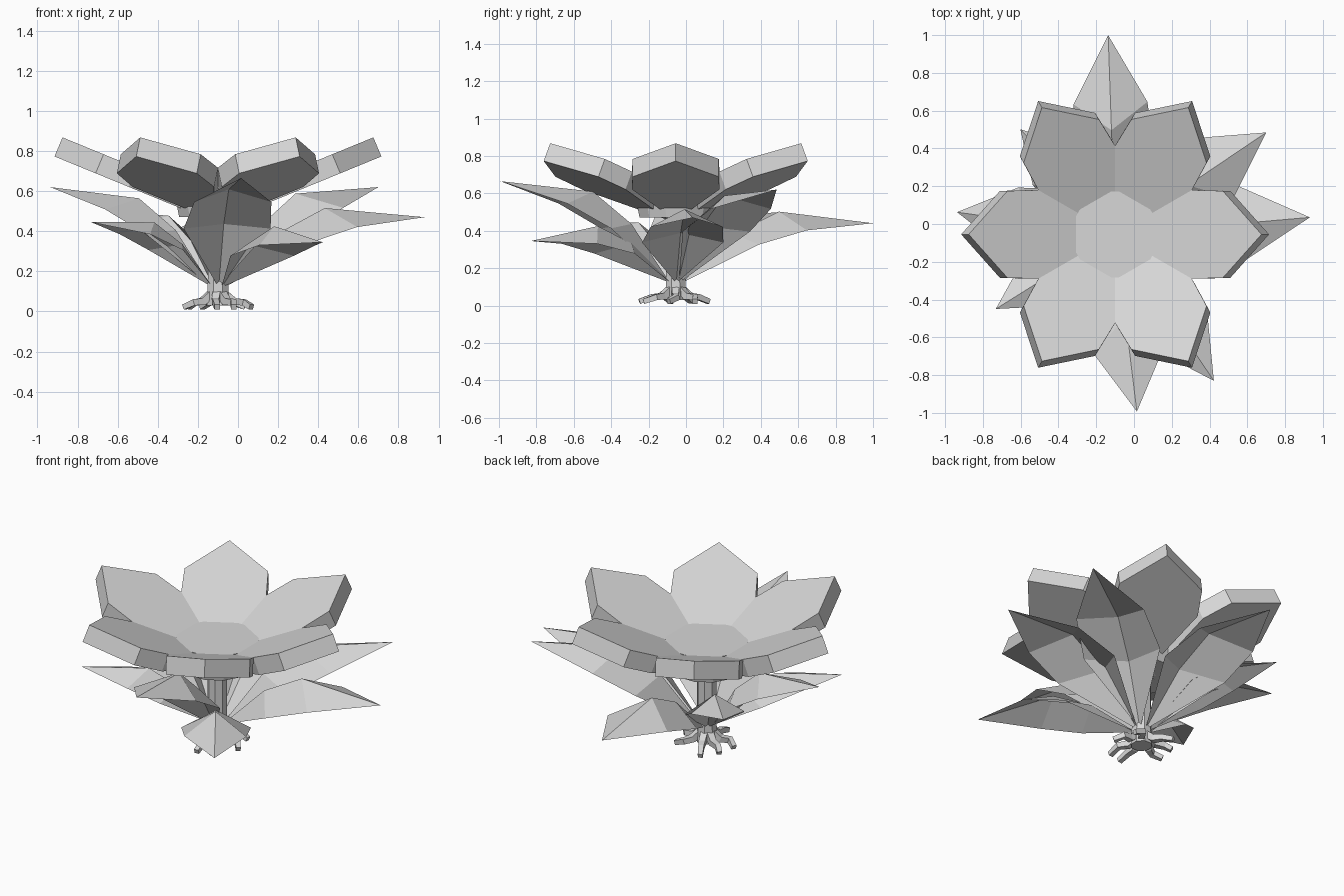
import bpy, bmesh, math, random
from mathutils import Vector, Matrix

cube = bpy.data.objects.get("Cube")
if cube:
    bpy.data.objects.remove(cube)

random.seed(4)
CENTRE = Vector((-0.10, -0.055, 0))

grey = bpy.data.materials.new("light_grey")
grey.use_nodes = True
COLOUR = (0.68, 0.68, 0.68, 1)
grey.diffuse_color = COLOUR
grey.node_tree.nodes["Principled BSDF"].inputs["Base Color"].default_value = COLOUR


def add_part(name, points, faces, angle=0.0):
    """Make a flat-shaded mesh, turned about the flower's vertical axis."""
    bm = bmesh.new()
    verts = [bm.verts.new(p) for p in points]
    for face in faces:
        bm.faces.new([verts[i] for i in face])
    bmesh.ops.recalc_face_normals(bm, faces=bm.faces)
    mesh = bpy.data.meshes.new(name)
    bm.to_mesh(mesh)
    bm.free()
    mesh.materials.append(grey)
    mesh.transform(Matrix.Translation(CENTRE) @ Matrix.Rotation(math.radians(angle), 4, 'Z'))
    obj = bpy.data.objects.new(name, mesh)
    bpy.context.collection.objects.link(obj)


def add_tube(name, path, sides, angle=0.0):
    """Loft rings along a path of (position, radius)."""
    points = []
    for i, (pos, radius) in enumerate(path):
        before, after = path[max(i - 1, 0)][0], path[min(i + 1, len(path) - 1)][0]
        turn = (Vector(after) - Vector(before)).to_track_quat('Z', 'Y')
        for k in range(sides):
            a = math.tau * (k + 0.5) / sides
            points.append(Vector(pos) + turn @ Vector((math.cos(a), math.sin(a), 0)) * radius)
    faces = [list(range(sides)), list(range(len(points) - sides, len(points)))]
    for ring in range(len(path) - 1):
        for k in range(sides):
            a, b = ring * sides + k, ring * sides + (k + 1) % sides
            faces.append([a, b, b + sides, a + sides])
    add_part(name, points, faces, angle)


# Six thick petals, tilted upwards and meeting along their sides
outline = [(0, 0), (0.405, -0.2345), (0.57, -0.23), (0.775, 0), (0.57, 0.23), (0.405, 0.2345)]
top = [Vector((r, w, 0.55 + 0.41 * r)) for r, w in outline]
bottom = [p + Vector((0.04, 0, -0.095)) for p in top]
n = len(outline)
petal_faces = [list(range(n)), list(range(n, 2 * n))]
petal_faces += [[i, (i + 1) % n, (i + 1) % n + n, i + n] for i in range(n)]
for i in range(6):
    add_part(f"petal_{i + 1}", top + bottom, petal_faces, i * 60)

# Flat flower centre and stem
add_tube("flower_centre", [((0, 0, 0.47), 0.2), ((0, 0, 0.635), 0.235)], 12)
add_tube("stem", [((0, 0, 0.03), 0.06), ((0, 0, 0.16), 0.055), ((0, 0, 0.5), 0.055)], 8)


# Leaves: thin blades folded down on both sides of a raised, arching ridge
def add_leaf(name, angle, reach, height):
    base = Vector((0.03, 0, 0.12))
    along = Vector((reach, 0, height)) - base
    length = along.length
    up = Vector((-along.z, 0, along.x)) / length

    def at(u, v, w=0.0):
        return base + along * u + up * v * length + Vector((0, w * length, 0))

    points = [base, at(0.32, 0.155), at(0.57, 0.195), at(1, 0)]
    faces = []
    for side in (-1, 1):
        low = len(points)
        points += [at(0.42, 0.07, side * 0.205), at(0.67, 0.066, side * 0.182)]
        half = [[0, 1, low], [1, 2, low + 1, low], [2, 3, low + 1]]
        faces += half if side == 1 else [face[::-1] for face in half]
    add_part(name, points, faces, angle)


leaves = [(92, 1.055, 0.44), (34, 0.965, 0.62), (5, 1.035, 0.47), (-56, 0.935, 0.345),
          (-83, 0.945, 0.665), (212, 0.745, 0.445), (172, 0.845, 0.62), (132, 0.75, 0.5)]
for i, (angle, reach, height) in enumerate(leaves):
    add_leaf(f"leaf_{i + 1}", angle, reach, height)

# Short bent roots spreading from the foot of the stem
for i in range(7):
    reach = random.uniform(0.16, 0.195)
    path = [((0.02, 0, 0.1), 0.028), ((0.08, 0, 0.05), 0.026),
            ((0.13, 0.01, 0.045), 0.022), ((reach, random.uniform(-0.04, 0.04), 0.022), 0.019)]
    add_tube(f"root_{i + 1}", path, 4, i * 51 + random.uniform(-10, 10))
